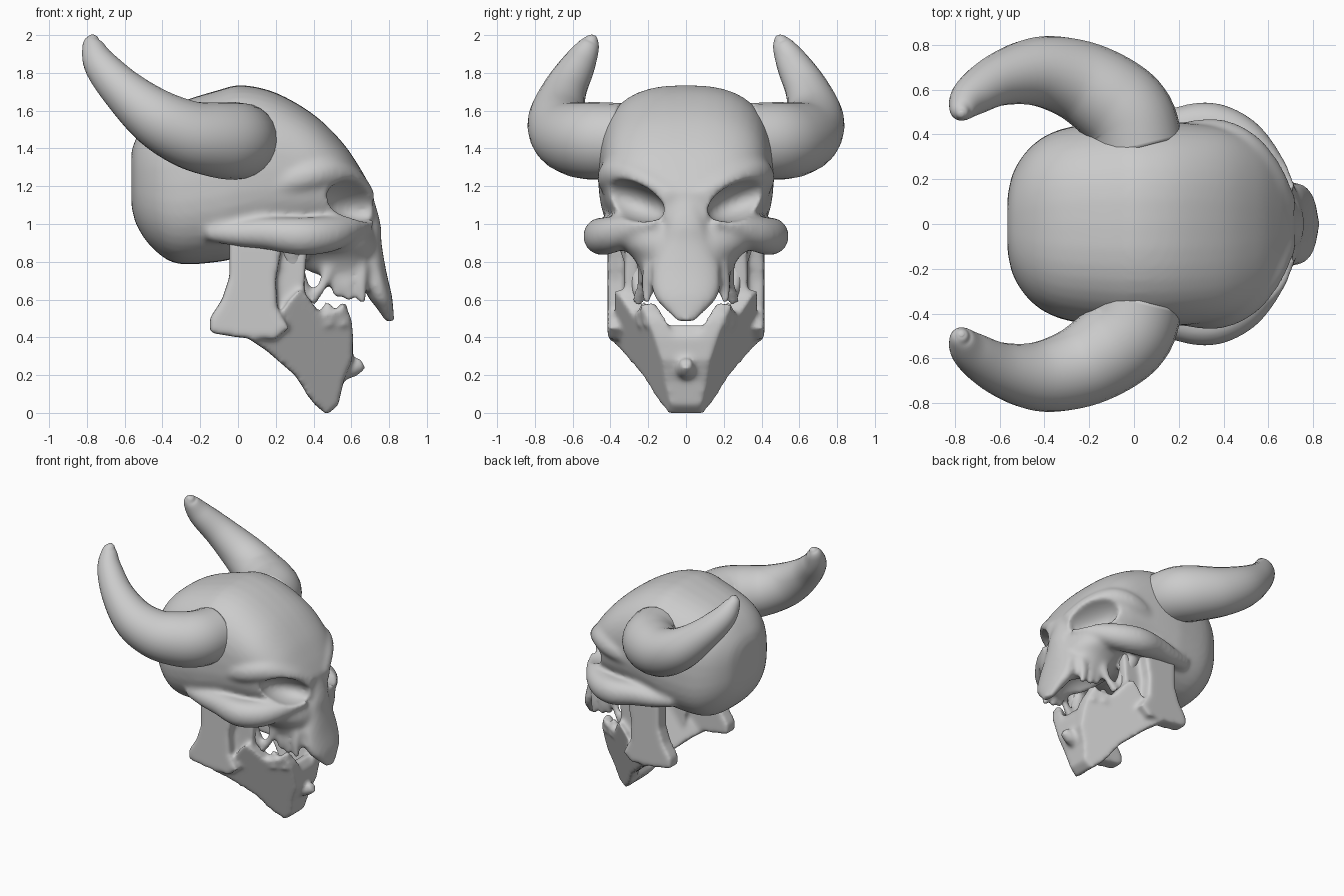
import bpy, bmesh, math
from mathutils import Vector, Matrix, Quaternion

cube = bpy.data.objects.get("Cube")
if cube:
    bpy.data.objects.remove(cube, do_unlink=True)

bone = bpy.data.materials.new("bone_grey")
bone.use_nodes = True
bone.diffuse_color = (0.6, 0.6, 0.6, 1)
bone.node_tree.nodes["Principled BSDF"].inputs["Base Color"].default_value = (0.6, 0.6, 0.6, 1)


def spline(points, steps=6):
    """Catmull-Rom interpolation of four-number control points."""
    p = [Vector(q) for q in points]
    p = [p[0]] + p + [p[-1]]
    out = []
    for a, b, c, d in zip(p, p[1:], p[2:], p[3:]):
        for i in range(steps):
            t = i / steps
            out.append(0.5 * (2 * b + (c - a) * t + (2 * a - 5 * b + 4 * c - d) * t * t
                              + (3 * b - a - 3 * c + d) * t ** 3))
    return out + [p[-1]]


def skin(bm, rings):
    """Join equal rings of points into a capped solid."""
    rows = [[bm.verts.new(v) for v in ring] for ring in rings]
    n = len(rows[0])
    for r, s in zip(rows, rows[1:]):
        for i in range(n):
            bm.faces.new((r[i], r[(i + 1) % n], s[(i + 1) % n], s[i]))
    bm.faces.new(rows[0][::-1])
    bm.faces.new(rows[-1])


def oval(power, count=40):
    """Points of a unit superellipse."""
    def soft(v):
        return math.copysign(abs(v) ** (2 / power), v)
    angles = [2 * math.pi * i / count for i in range(count)]
    return [(soft(math.cos(a)), soft(math.sin(a))) for a in angles]


def loft_x(bm, sections, power):
    """Sections are x, low z, high z, half width."""
    skin(bm, [[Vector((x, u * w, (lo + hi) / 2 + v * (hi - lo) / 2)) for u, v in oval(power)]
              for x, lo, hi, w in spline(sections)])


def loft_z(bm, sections, power=2.3):
    """Sections are z, centre x, half depth, half width."""
    skin(bm, [[Vector((cx + u * rx, v * ry, z)) for u, v in oval(power)]
              for z, cx, rx, ry in spline(sections)])


def tube(bm, points, side):
    """Round sweep through x, y, z, radius points."""
    path = spline(points)
    centres = [Vector((p[0], p[1] * side, p[2])) for p in path]
    rings, turn, last = [], Quaternion(), Vector((0, 0, 1))
    for i, c in enumerate(centres):
        tangent = (centres[min(i + 1, len(path) - 1)] - centres[max(i - 1, 0)]).normalized()
        turn = last.rotation_difference(tangent) @ turn
        last = tangent
        rings.append([c + turn @ Vector((u, v, 0)) * path[i][3] for u, v in oval(2, 24)])
    skin(bm, rings)


def plate(bm, profile, outer, inner, side):
    """Side profile in x and z, filled between two y functions."""
    skin(bm, [[Vector((x, side * f(x, z), z)) for x, z in profile] for f in (inner, outer)])


def ball(bm, centre, size, tilt=0.0):
    m = Matrix.Translation(centre) @ Matrix.Rotation(tilt, 4, 'X') @ Matrix.Diagonal((*size, 1))
    bmesh.ops.create_icosphere(bm, subdivisions=4, radius=1, matrix=m)


def make(name, bm):
    bmesh.ops.recalc_face_normals(bm, faces=bm.faces[:])
    for f in bm.faces:
        f.smooth = True
    mesh = bpy.data.meshes.new(name)
    bm.to_mesh(mesh)
    bm.free()
    obj = bpy.data.objects.new(name, mesh)
    bpy.context.collection.objects.link(obj)
    return obj


def sculpt(obj, cutter=None):
    """Fuse overlapping pieces, carve hollows, then soften."""
    def fuse():
        m = obj.modifiers.new("fuse", 'REMESH')
        m.mode, m.voxel_size, m.use_smooth_shade = 'VOXEL', 0.014, True
    fuse()
    if cutter:
        cut = obj.modifiers.new("carve", 'BOOLEAN')
        cut.operation, cut.solver, cut.object = 'DIFFERENCE', 'EXACT', cutter
        fuse()
    soft = obj.modifiers.new("soften", 'SMOOTH')
    soft.factor, soft.iterations = 0.5, 12
    bpy.context.view_layer.update()
    graph = bpy.context.evaluated_depsgraph_get()
    mesh = bpy.data.meshes.new_from_object(obj.evaluated_get(graph))
    obj.modifiers.clear()
    obj.data = mesh
    mesh.materials.clear()
    mesh.materials.append(bone)
    if cutter:
        bpy.data.objects.remove(cutter, do_unlink=True)


# Cranium
bm = bmesh.new()
loft_x(bm, [(-.565, 1.1, 1.38, .12), (-.535, .99, 1.46, .24), (-.45, .87, 1.56, .355),
            (-.32, .79, 1.64, .425), (-.1, .8, 1.71, .46), (.02, .83, 1.735, .465),
            (.2, .88, 1.695, .455), (.4, .92, 1.58, .43), (.55, .95, 1.435, .37),
            (.65, .98, 1.29, .28), (.715, 1.02, 1.17, .15)], 2.6)
# Upper jaw and beak
loft_z(bm, [(1.0, .4, .31, .4), (.9, .46, .28, .36), (.82, .51, .23, .28),
            (.75, .54, .19, .24), (.7, .59, .135, .225), (.65, .62, .1, .21)])
loft_z(bm, [(1.13, .65, .07, .09), (1.0, .68, .075, .11), (.9, .68, .08, .14),
            (.75, .7, .085, .19), (.62, .75, .065, .17), (.55, .78, .042, .115),
            (.48, .807, .022, .045)])
for s in (1, -1):
    # Brow ridge, cheekbone and palate struts
    tube(bm, [(.67, .07, 1.14, .06), (.6, .21, 1.22, .075), (.49, .33, 1.27, .085),
              (.36, .385, 1.25, .085), (.2, .38, 1.2, .07)], s)
    tube(bm, [(-.16, .37, .96, .05), (0, .4, .95, .07), (.15, .425, .95, .085),
              (.33, .445, .935, .1), (.48, .385, .945, .095), (.6, .27, .98, .07),
              (.68, .14, 1.02, .05)], s)
    tube(bm, [(.27, .29, .9, .07), (.31, .26, .73, .05), (.36, .24, .62, .04)], s)
    tube(bm, [(.48, .22, .77, .04), (.45, .235, .68, .027), (.38, .25, .59, .035)], s)
    # Upper teeth
    for x, z in ((.52, .61), (.58, .59), (.65, .58)):
        tube(bm, [(x, .18, .78, .045), (x, .205, .68, .034), (x + .01, .205, z, .02)], s)
skull = make("skull", bm)

# Hollows for the eye sockets, nostrils and palate
bm = bmesh.new()
for s in (1, -1):
    ball(bm, (.655, s * .31, 1.13), (.2, .21, .1), s * .36)
    ball(bm, (.745, s * .205, .74), (.06, .03, .11))
ball(bm, (.46, 0, .62), (.22, .17, .2))
hollows = make("hollows", bm)
hollows.hide_render = True
sculpt(skull, hollows)


# Lower jaw: flaring sides, rear branches and chin
def jaw_outer(x, z):
    return .306 - .45 * x + .338 * z


def jaw_inner(x, z):
    return max(jaw_outer(x, z) - .1, 0)


def flat(y):
    return lambda x, z: y


bm = bmesh.new()
body = [(.06, .39), (.15, .33), (.3, .2), (.4, .05), (.47, -.01), (.53, .04),
        (.56, .17), (.595, .28), (.61, .4), (.6, .5), (.56, .58), (.5, .53), (.43, .53),
        (.38, .6), (.33, .66), (.27, .6), (.18, .46)]
branch = [(-.045, .92), (-.045, .72), (-.085, .6), (-.15, .5), (-.15, .425), (0, .4),
          (.2, .39), (.27, .45), (.21, .55), (.2, .7), (.24, .92)]
blade = [(.12, .92), (.37, .9), (.35, .68), (.36, .55), (.2, .4)]
chin = [(.36, .1), (.47, -.01), (.53, .04), (.56, .17), (.605, .28), (.61, .4), (.57, .47), (.49, .43)]
for s in (1, -1):
    plate(bm, body, jaw_outer, jaw_inner, s)
    plate(bm, branch, flat(.415), flat(.3), s)
    plate(bm, blade, flat(.325), flat(.25), s)
    plate(bm, chin, jaw_outer, flat(-.01), s)
    # Lower teeth
    for x in (.47, .55):
        y = jaw_outer(x, .52) - .05
        tube(bm, [(x, y, .46, .045), (x, y, .53, .035), (x + .01, y, .585, .02)], s)
# Chin knob
tube(bm, [(.53, 0, .23, .06), (.6, 0, .235, .05), (.66, 0, .265, .035)], 1)
sculpt(make("lower_jaw", bm))

# Horns
for s, name in ((1, "left_horn"), (-1, "right_horn")):
    bm = bmesh.new()
    tube(bm, [(.02, .34, 1.44, .2), (-.02, .47, 1.44, .205), (-.11, .56, 1.445, .2),
              (-.26, .645, 1.475, .18), (-.43, .68, 1.56, .155), (-.6, .645, 1.7, .118),
              (-.725, .57, 1.84, .09), (-.768, .515, 1.94, .058), (-.77, .495, 1.985, .03),
              (-.77, .49, 2.0, .01)], s)
    make(name, bm).data.materials.append(bone)
